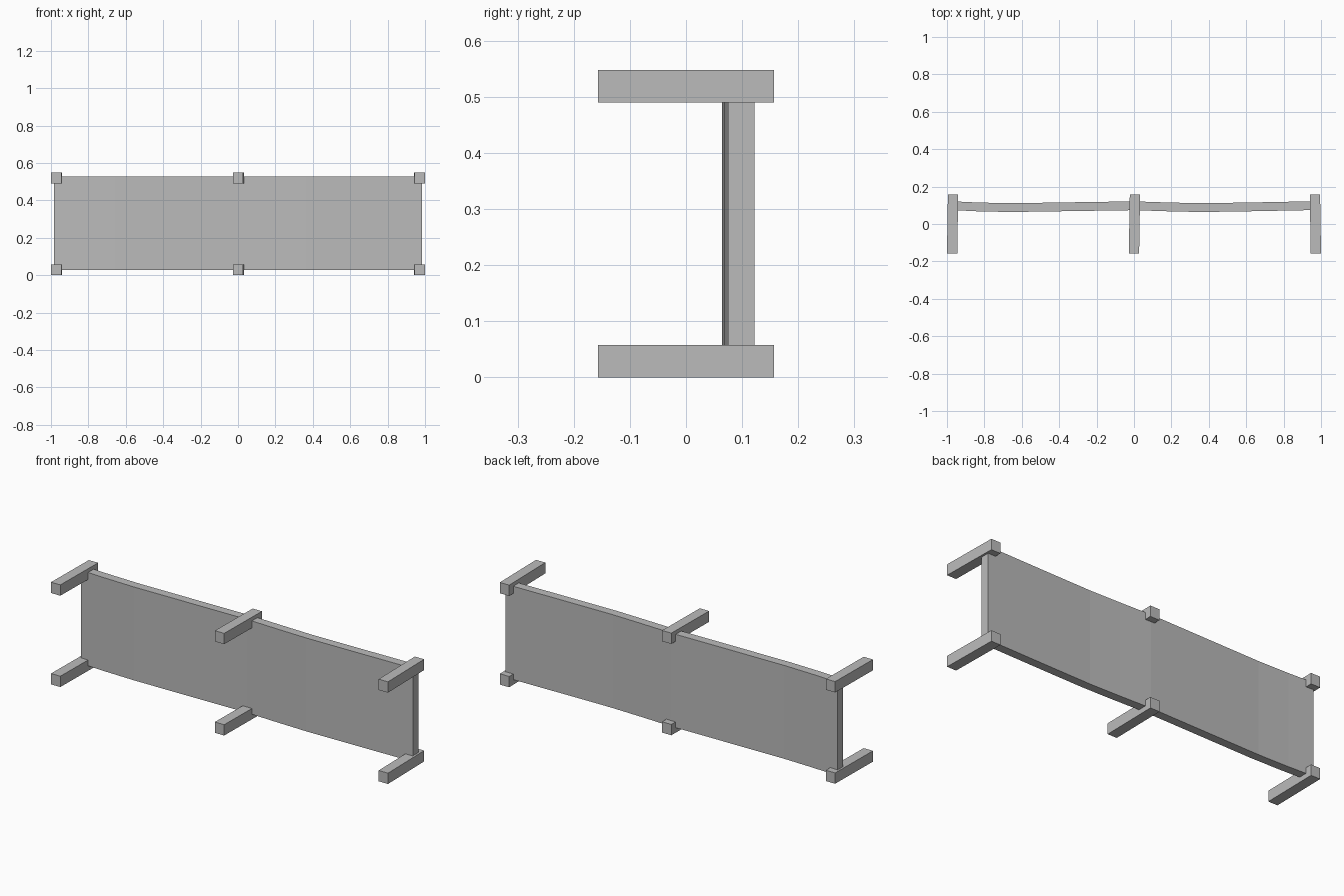
import bpy
import bmesh

default = bpy.data.objects.get("Cube")
if default:
    bpy.data.objects.remove(default, do_unlink=True)

grey = bpy.data.materials.new("plain grey")
grey.use_nodes = True
GREY = (0.5, 0.5, 0.5, 1)
grey.diffuse_color = GREY
grey.node_tree.nodes["Principled BSDF"].inputs["Base Color"].default_value = GREY


def extrude_outline(name, outline, z0, z1):
    """Prism from a plan outline of (x, y) points."""
    bm = bmesh.new()
    low = [bm.verts.new((x, y, z0)) for x, y in outline]
    high = [bm.verts.new((x, y, z1)) for x, y in outline]
    bm.faces.new(low[::-1])
    bm.faces.new(high)
    for i in range(len(outline)):
        j = (i + 1) % len(outline)
        bm.faces.new((low[i], low[j], high[j], high[i]))
    bmesh.ops.recalc_face_normals(bm, faces=bm.faces)
    mesh = bpy.data.meshes.new(name)
    bm.to_mesh(mesh)
    bm.free()
    mesh.materials.append(grey)
    obj = bpy.data.objects.new(name, mesh)
    bpy.context.collection.objects.link(obj)
    return obj


# Gently bowed board: front edge left to right, back edge returning
front = [(-0.985, 0.075), (-0.84, 0.068), (-0.66, 0.064), (-0.4, 0.068),
         (0, 0.074), (0.18, 0.068), (0.36, 0.064), (0.62, 0.068), (0.985, 0.075)]
thickness = 0.047
back = [(x, y + thickness) for x, y in reversed(front)]
extrude_outline("back_panel", front + back, 0.027, 0.528)

# Square rails through the top and bottom edges, each slightly skewed
half, depth, height = 0.0275, 0.157, 0.058
rails = {"right": (-0.9725, 0.005), "middle": (0, 0.005), "left": (0.9725, -0.005)}
for side, (x, skew) in rails.items():
    plan = [(x - half, -depth), (x + half, -depth),
            (x + half + skew, depth), (x - half + skew, depth)]
    extrude_outline(f"{side}_lower_rail", plan, 0, height)
    extrude_outline(f"{side}_upper_rail", plan, 0.49, 0.548)
